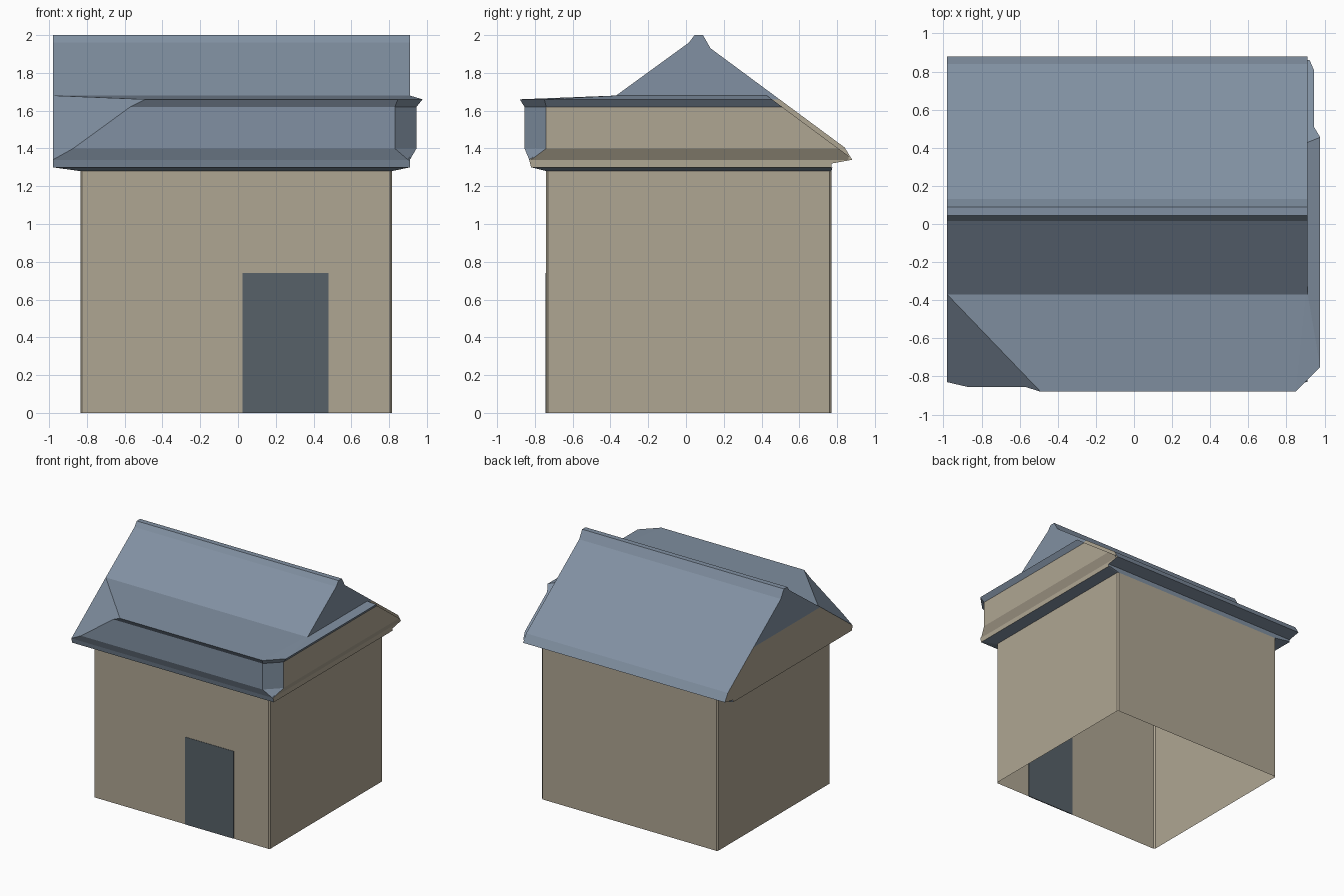
import bpy, bmesh
from mathutils import Vector

if "Cube" in bpy.data.objects:
    bpy.data.objects.remove(bpy.data.objects["Cube"])


def material(name, rgb):
    m = bpy.data.materials.new(name)
    m.diffuse_color = (*rgb, 1)
    m.use_nodes = True
    m.node_tree.nodes["Principled BSDF"].inputs["Base Color"].default_value = m.diffuse_color
    return m


TAN = material("plaster", (0.43, 0.38, 0.29))
BLUE = material("slate", (0.22, 0.28, 0.36))
DARK = material("door_paint", (0.095, 0.12, 0.14))


def finish(name, bm, mats, pick=lambda f: 0):
    bmesh.ops.recalc_face_normals(bm, faces=bm.faces[:])
    bm.normal_update()
    for f in bm.faces:
        f.material_index = pick(f)
    me = bpy.data.meshes.new(name)
    bm.to_mesh(me)
    bm.free()
    for m in mats:
        me.materials.append(m)
    ob = bpy.data.objects.new(name, me)
    bpy.context.collection.objects.link(ob)
    return ob


def loft(rings, cap_start=True, cap_end=True):
    bm = bmesh.new()
    vs = [[bm.verts.new(p) for p in r] for r in rings]
    n = len(rings[0])
    for a, b in zip(vs, vs[1:]):
        for i in range(n):
            j = (i + 1) % n
            bm.faces.new((a[i], a[j], b[j], b[i]))
    if cap_start:
        bm.faces.new(vs[0])
    if cap_end:
        bm.faces.new(vs[-1])
    return bm


def cut(bm, co, no, clear=True):
    geom = bm.verts[:] + bm.edges[:] + bm.faces[:]
    res = bmesh.ops.bisect_plane(bm, geom=geom, plane_co=co, plane_no=no, clear_outer=clear)
    if clear:
        edges = [e for e in res["geom_cut"] if isinstance(e, bmesh.types.BMEdge)]
        bmesh.ops.holes_fill(bm, edges=edges, sides=0)


def chamfered(x0, x1, y0, y1, c, z):
    return [(x0 + c, y0, z), (x1 - c, y0, z), (x1, y0 + c, z), (x1, y1 - c, z),
            (x1 - c, y1, z), (x0 + c, y1, z), (x0, y1 - c, z), (x0, y0 + c, z)]


# Walls, open underneath
walls = [chamfered(-0.835, 0.815, -0.74, 0.77, 0.01, z) for z in (0, 1.285)]
finish("walls", loft(walls, False, False), [TAN])

# Door panel set on the front wall
door = [[(0.025, y, 0), (0.48, y, 0), (0.48, y, 0.74), (0.025, y, 0.74)] for y in (-0.743, -0.735)]
finish("door", loft(door), [DARK])

# Main gable roof: y-z profile run along x, plaster on the lower gable ends
profile = [(-0.82, 1.30), (-0.83, 1.34), (-0.37, 1.68), (0.015, 1.96), (0.045, 2.0),
           (0.09, 2.0), (0.13, 1.93), (0.84, 1.405), (0.88, 1.34), (0.77, 1.32), (0.77, 1.30)]
bm = loft([[(x, y, z) for y, z in profile] for x in (-0.98, 0.91)])
cut(bm, (0, 0, 1.66), (0, 0, 1), clear=False)
finish("gable_roof", bm, [BLUE, TAN],
       lambda f: int(abs(f.normal.x) > 0.9 and f.calc_center_median().z < 1.66))

# Sloped soffit between walls and eaves
soffit = [chamfered(-0.835, 0.815, -0.74, 0.77, 0.01, 1.28),
          chamfered(-0.98, 0.91, -0.82, 0.775, 0.01, 1.30)]
finish("soffit", loft(soffit, False, False), [BLUE])

# Raised flat-topped roof wrapping the front and right side
steps = [(1.30, 0.91, -0.82, 0.01), (1.34, 0.91, -0.83, 0.01), (1.40, 0.945, -0.855, 0.115),
         (1.62, 0.945, -0.855, 0.115), (1.66, 0.977, -0.88, 0.13), (1.68, 0.91, -0.37, 0.01)]
rings = [[(-0.978, y, z), (x - c, y, z), (x, y + c, z), (x, 0.95, z), (-0.978, 0.95, z)]
         for z, x, y, c in steps]
bm = loft(rings)
a, b, c = Vector((-0.98, -0.37, 1.68)), Vector((-0.49, -0.88, 1.66)), Vector((-0.98, -0.83, 1.34))
cut(bm, a, (c - a).cross(b - a))                # clipped left corner
cut(bm, (0, 0.84, 1.375), (0, 0.595, 0.804))    # trimmed under the back slope
cut(bm, (0, 0.86, 0), (0, 1, 0))
cut(bm, (0, 0.66, 1.32), (0, 0.1, -1))          # underside rises at the back eave
finish("raised_roof", bm, [BLUE, TAN],
       lambda f: int(f.normal.x > 0.8 and f.calc_center_median().z < 1.61))
